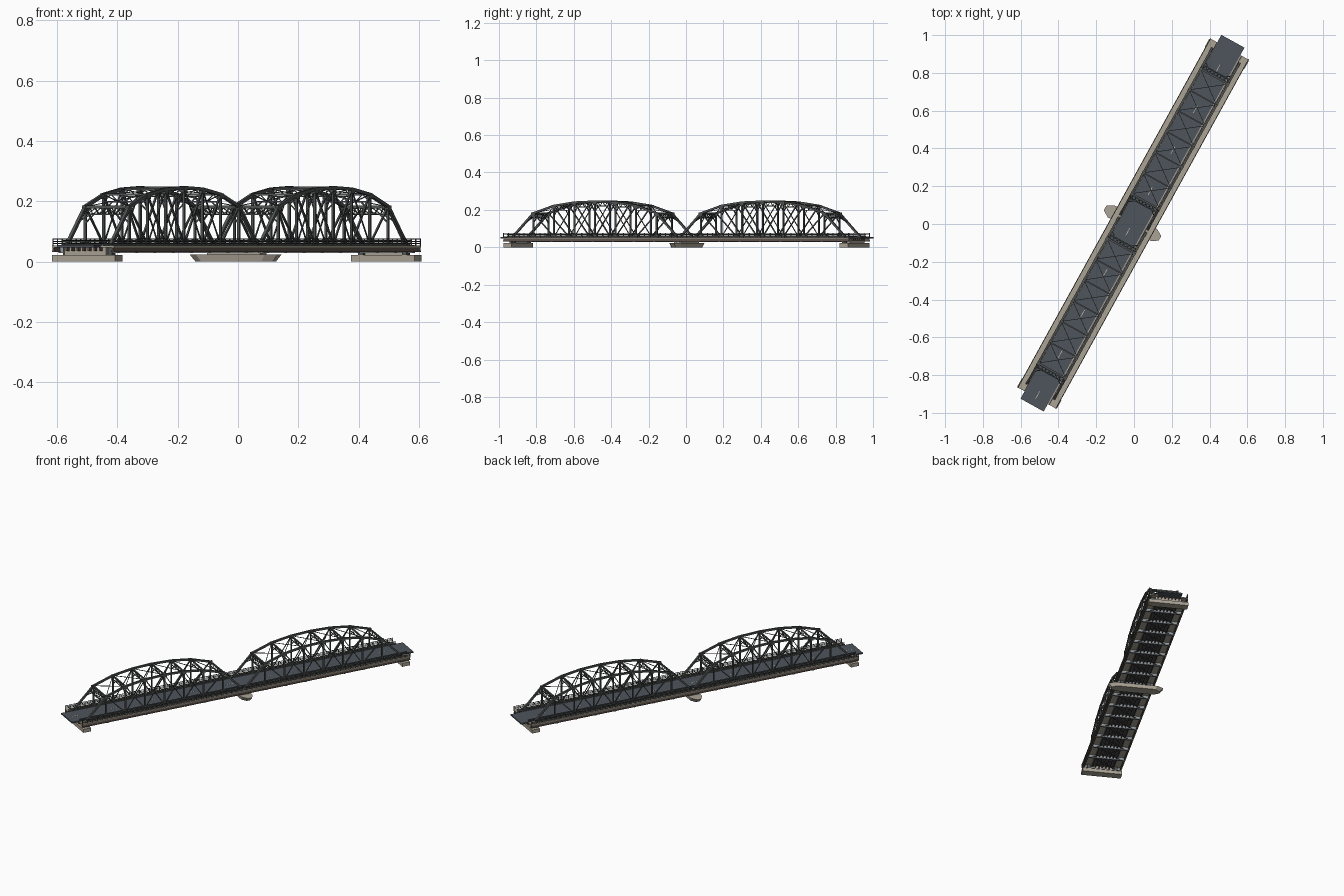
import bpy, bmesh, math
from mathutils import Vector, Matrix

if "Cube" in bpy.data.objects:
    bpy.data.objects.remove(bpy.data.objects["Cube"])

# Bridge is built along local X, then every mesh is turned onto its diagonal
ROT = Matrix.Rotation(math.radians(61.1), 4, 'Z') @ Matrix.Translation((0, 0.005, 0))


def material(name, rgb):
    m = bpy.data.materials.new(name)
    m.diffuse_color = (*rgb, 1)
    m.use_nodes = True
    m.node_tree.nodes["Principled BSDF"].inputs["Base Color"].default_value = m.diffuse_color
    return m


STEEL = material("steel", (0.085, 0.09, 0.09))
ROAD = material("asphalt", (0.075, 0.09, 0.105))
STONE = material("concrete", (0.40, 0.36, 0.30))
RUST = material("brown_steel", (0.12, 0.09, 0.075))
PALE = material("pale_steel", (0.30, 0.33, 0.35))
LINE = material("lane_paint", (0.65, 0.63, 0.52))


class Part:
    def __init__(self, name, mat):
        self.name, self.mat, self.bm = name, mat, bmesh.new()

    def box(self, x0, x1, y0, y1, z0, z1):
        m = Matrix.Translation(((x0 + x1) / 2, (y0 + y1) / 2, (z0 + z1) / 2))
        bmesh.ops.create_cube(self.bm, size=1, matrix=m @ Matrix.Diagonal((x1 - x0, y1 - y0, z1 - z0, 1)))

    def beam(self, p, q, w, h=None):
        p, q = Vector(p), Vector(q)
        d = q - p
        u = d.normalized()
        side = u.cross(Vector((0, 0, 1)))
        side = Vector((0, 1, 0)) if side.length < 0.01 else side.normalized()
        rot = Matrix((u, side, u.cross(side))).transposed().to_4x4()
        m = Matrix.Translation((p + q) / 2) @ rot @ Matrix.Diagonal((d.length, w, h or w, 1))
        bmesh.ops.create_cube(self.bm, size=1, matrix=m)

    def prism(self, pts, z0, z1, taper=1.0):
        low = [self.bm.verts.new((x * taper, y * taper, z0)) for x, y in pts]
        top = [self.bm.verts.new((x, y, z1)) for x, y in pts]
        self.bm.faces.new(low[::-1])
        self.bm.faces.new(top)
        n = len(pts)
        for i in range(n):
            self.bm.faces.new((low[i], low[(i + 1) % n], top[(i + 1) % n], top[i]))

    def done(self):
        bmesh.ops.recalc_face_normals(self.bm, faces=self.bm.faces)
        me = bpy.data.meshes.new(self.name)
        self.bm.transform(ROT)
        self.bm.to_mesh(me)
        self.bm.free()
        me.materials.append(self.mat)
        bpy.context.collection.objects.link(bpy.data.objects.new(self.name, me))


HALF = 0.083                      # truss plane offset
ZB = 0.056                        # bottom chord height
PANEL = 0.1255
TOPS = [ZB, 0.182, 0.222, 0.240, 0.245, 0.240, 0.222, 0.182, ZB]
END = 1.055


def truss_span(name, start):
    xs = [start + PANEL * i for i in range(9)]
    chords, webs = Part(name + "_chords", STEEL), Part(name + "_web_members", STEEL)
    sway, plates = Part(name + "_overhead_bracing", STEEL), Part(name + "_gussets", STEEL)
    for y in (-HALF, HALF):
        P = lambda i, top: (xs[i], y, TOPS[i] if top else ZB)
        for i in range(8):
            chords.beam(P(i, 1), P(i + 1, 1), 0.011, 0.011)
        chords.beam(P(0, 0), P(8, 0), 0.009, 0.010)
        # verticals, main diagonals and counters
        for i in range(1, 8):
            webs.beam(P(i, 0), P(i, 1), 0.008, 0.008)
            plates.box(xs[i] - .012, xs[i] + .012, y - .0065, y + .0065, TOPS[i] - .014, TOPS[i] + .004)
            plates.box(xs[i] - .012, xs[i] + .012, y - .0065, y + .0065, ZB - .004, ZB + .014)
        for i in range(1, 7):
            left = i < 4
            webs.beam(P(i, left), P(i + 1, not left), 0.006, 0.006)
            if 2 <= i <= 5:
                webs.beam(P(i, not left), P(i + 1, left), 0.004, 0.004)
    # cross struts with small lattice below, and top laterals
    for i in range(1, 8):
        z, x = TOPS[i], xs[i]
        low = z - 0.024
        sway.beam((x, -HALF, z), (x, HALF, z), 0.007)
        sway.beam((x, -HALF, low), (x, HALF, low), 0.004)
        for k in range(6):
            y0 = -HALF + HALF / 3 * k
            a, b = (z, low) if k % 2 else (low, z)
            sway.beam((x, y0, a), (x, y0 + HALF / 3, b), 0.003)
        for s in (-1, 1):
            sway.beam((x, s * HALF, z - .055), (x, s * HALF * .6, low), 0.004)
            if i < 7:
                sway.beam((x, s * HALF, z), (xs[i + 1], -s * HALF, TOPS[i + 1]), 0.003)
    # portal frames lying on the inclined end posts
    for a, b in ((0, 1), (8, 7)):
        def on(f, y):
            return (xs[a] + (xs[b] - xs[a]) * f, y, ZB + (TOPS[b] - ZB) * f)
        for f in (0.97, 0.8):
            sway.beam(on(f, -HALF), on(f, HALF), 0.006)
        for k in range(8):
            y0, y1 = -HALF + HALF / 4 * k, -HALF + HALF / 4 * (k + 1)
            sway.beam(on(.8, y0), on(.97, y1), 0.003)
            sway.beam(on(.97, y0), on(.8, y1), 0.003)
        for s in (-1, 1):
            sway.beam(on(.6, s * HALF), on(.8, s * HALF * .6), 0.005)
    for part in (chords, webs, sway, plates):
        part.done()
    return xs


nodes = truss_span("south_truss", -1.014) + truss_span("north_truss", 0.010)

# Road slab with lane dashes and thin joints
road = Part("road_deck", ROAD)
road.box(-1.1, 1.1, -0.066, 0.074, 0.047, 0.055)
road.done()
dash = Part("lane_dashes", LINE)
for k in range(-4, 5):
    dash.box(.247 * k - .075, .247 * k - .03, .0025, .0055, .0545, .0556)
dash.done()

# Sidewalks, kerbs and outer fascia girders
walk, kerb = Part("sidewalks", STONE), Part("kerbs", STEEL)
fascia, rail = Part("fascia_girders", RUST), Part("railings", STEEL)
for s in (-1, 1):
    walk.box(-END, END, min(s * .066, s * .117), max(s * .066, s * .117), 0.047, 0.053)
    kerb.beam((-END, s * .073, .056), (END, s * .073, .056), .004, .006)
    fascia.beam((-END, s * .112, .042), (END, s * .112, .042), .006, .020)
    fascia.beam((-END, s * .112, .034), (END, s * .112, .034), .010, .004)
    # railing posts and rails
    for z in (.060, .067, .075):
        rail.beam((-END, s * .114, z), (END, s * .114, z), .0028)
    for k in range(67):
        x = -END + 2 * END * k / 66
        rail.beam((x, s * .114, .052), (x, s * .114, .077), .0032)
    for z in (.064, .070):
        rail.beam((-END, s * .075, z), (END, s * .075, z), .0022)
for part in (walk, kerb, fascia, rail):
    part.done()

# Floor beams, stringers and bottom laterals below the deck
floor, stringer = Part("floor_beams", PALE), Part("stringers", RUST)
lateral = Part("bottom_laterals", STEEL)
for i, x in enumerate(nodes):
    floor.box(x - .003, x + .003, -.113, .113, .030, .047)
    floor.box(x - .006, x + .006, -.113, .113, .028, .031)
    if i not in (8, 17):
        for s in (-1, 1):
            lateral.beam((x, -s * HALF, .034), (nodes[i + 1], s * HALF, .034), .004, .003)
for k in range(7):
    y = -.063 + .021 * k
    stringer.box(-END, END, y - .003, y + .003, .035, .0475)
for part in (floor, stringer, lateral):
    part.done()

# End abutments with bearing seats
for name, s in (("south", -1), ("north", 1)):
    ab = Part(name + "_abutment", STONE)
    x = 1.027 * s
    ab.box(x - .025, x + .025, -.12, .12, 0, .022)
    ab.box(x - .012, x + .016, -.078, .078, .020, .046)
    ab.done()
    bear = Part(name + "_bearings", STEEL)
    for y in (-HALF, HALF):
        bear.box(1.012 * s - .012, 1.012 * s + .012, y - .009, y + .009, .022, .052)
    bear.done()

# Centre pier: pointed cutwater footprint, narrower at its foot
pier = Part("centre_pier", STONE)
half = [(.035, -.130), (.036, .130), (.014, .166), (-.014, .166), (-.036, .130),
        (-.036, -.130), (-.014, -.166), (.014, -.166)]
pier.prism([(x, y + .004) for x, y in half], 0, .023, .88)
pier.box(-.022, .022, -.10, .10, .022, .030)
pier.done()
bear = Part("pier_bearings", STEEL)
for x in (-.012, .012):
    for y in (-HALF, HALF):
        bear.box(x - .009, x + .009, y - .009, y + .009, .028, .052)
bear.done()
